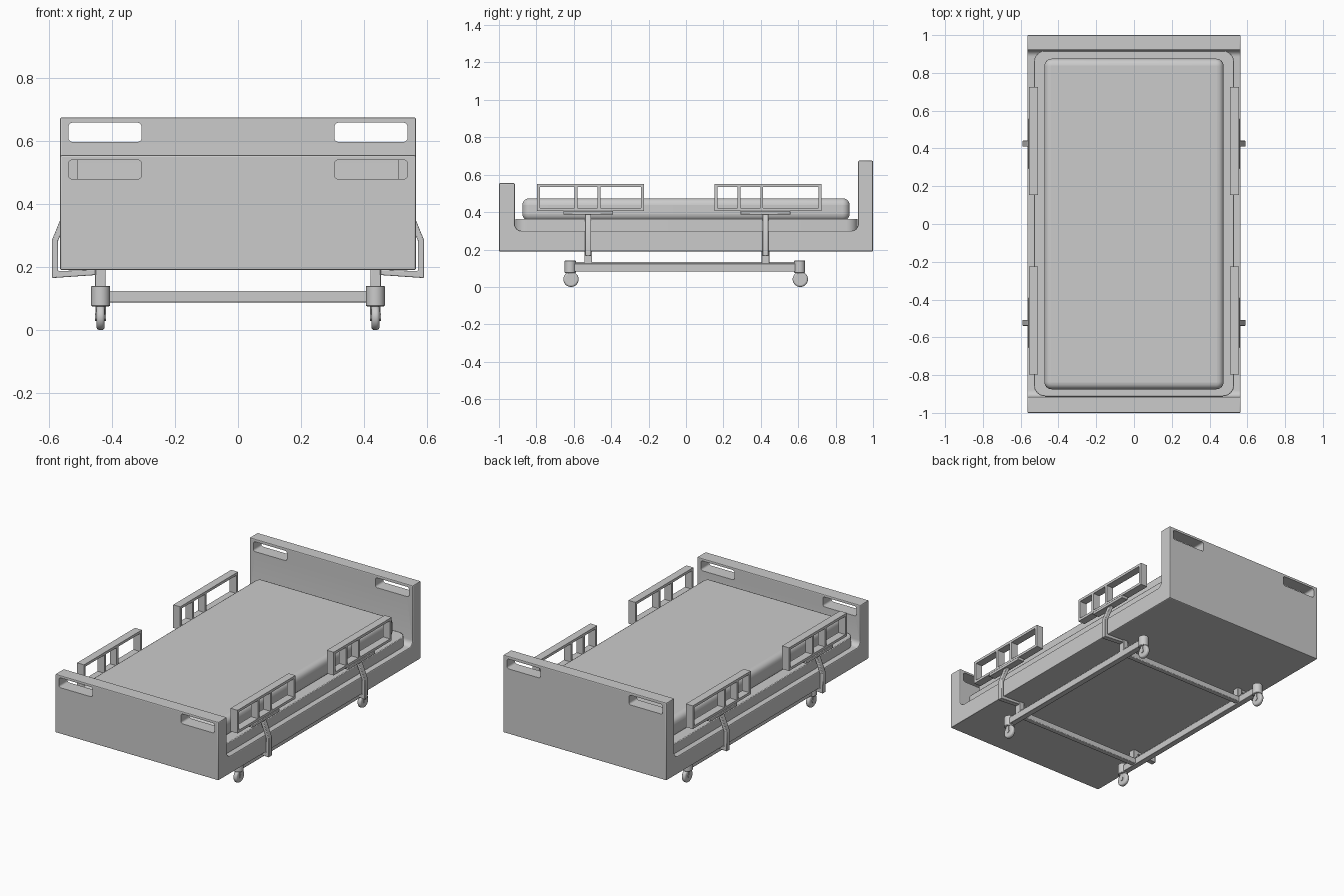
import bpy, bmesh, math
from mathutils import Matrix, Vector

if "Cube" in bpy.data.objects:
    bpy.data.objects.remove(bpy.data.objects["Cube"])


def finish(name, bm, mirror=False, bevel=0.0, segs=2, smooth=True):
    bmesh.ops.recalc_face_normals(bm, faces=bm.faces)
    me = bpy.data.meshes.new(name)
    bm.to_mesh(me)
    bm.free()
    ob = bpy.data.objects.new(name, me)
    bpy.context.collection.objects.link(ob)
    bpy.ops.object.select_all(action='DESELECT')
    ob.select_set(True)
    bpy.context.view_layer.objects.active = ob
    if smooth:
        bpy.ops.object.shade_smooth_by_angle(angle=math.radians(35))
    if bevel:
        m = ob.modifiers.new("bevel", 'BEVEL')
        m.width, m.segments, m.limit_method = bevel, segs, 'ANGLE'
        m.angle_limit = math.radians(35)
    if mirror:
        ob.modifiers.new("mirror", 'MIRROR').use_mirror_merge = False
    return ob


def box(bm, x, y, z):
    c = [(a[0] + a[1]) / 2 for a in (x, y, z)]
    s = [a[1] - a[0] for a in (x, y, z)]
    mat = Matrix.Translation(c) @ Matrix.Diagonal((*s, 1))
    return bmesh.ops.create_cube(bm, size=1, matrix=mat)['verts']


def round_box(bm, x, y, z, axis, r, segs=5):
    # box whose edges parallel to one axis are rounded
    vs = set(box(bm, x, y, z))
    es = [e for e in bm.edges if e.verts[0] in vs
          and abs((e.verts[0].co - e.verts[1].co).normalized()[axis]) > 0.9]
    bmesh.ops.bevel(bm, geom=es, offset=r, segments=segs, profile=0.5, affect='EDGES')


def cyl(bm, c, r, h, axis='Z', n=28):
    rot = Matrix.Rotation(math.pi / 2, 4, 'Y') if axis == 'X' else Matrix.Identity(4)
    bmesh.ops.create_cone(bm, cap_ends=True, segments=n, radius1=r, radius2=r,
                          depth=h, matrix=Matrix.Translation(c) @ rot)


def extrude(bm, pts, vec):
    f = bm.faces.new([bm.verts.new(p) for p in pts])
    g = bmesh.ops.extrude_face_region(bm, geom=[f])['geom']
    bmesh.ops.translate(bm, vec=vec, verts=[v for v in g if isinstance(v, bmesh.types.BMVert)])


# bed body: footboard, base and headboard as one side profile
W, R = 0.565, 0.035
prof = [(-1, 0.19), (1, 0.19), (1, 0.675), (0.92, 0.675)]
for cy, a0 in ((0.92 - R, 0), (-0.915 + R, -90)):
    for i in range(7):
        a = math.radians(a0 - 15 * i)
        prof.append((cy + R * math.cos(a), 0.30 + R + R * math.sin(a)))
prof += [(-0.915, 0.555), (-1, 0.555)]
bm = bmesh.new()
extrude(bm, [(-W, y, z) for y, z in prof], (2 * W, 0, 0))
body = finish("bed_body", bm, bevel=0.006)

# hand holes cut through both boards
bm = bmesh.new()
for y, z in (((-1.1, -0.85), (0.479, 0.54)), ((0.85, 1.1), (0.597, 0.658))):
    for x in ((0.306, 0.538), (-0.538, -0.306)):
        round_box(bm, x, y, z, 1, 0.013)
cutter = finish("hand_hole_cutter", bm)
cutter.hide_render = True
m = body.modifiers.new("holes", 'BOOLEAN')
m.object, m.operation, m.solver = cutter, 'DIFFERENCE', 'EXACT'
bpy.context.view_layer.objects.active = body
for n in ("bevel", "holes"):
    bpy.ops.object.modifier_apply(modifier=n)
bpy.data.objects.remove(cutter)
body.select_set(True)
bpy.ops.object.shade_smooth_by_angle(angle=math.radians(35))

# mattress platform
bm = bmesh.new()
round_box(bm, (-0.53, 0.53), (-0.912, 0.917), (0.29, 0.363), 2, 0.06, 8)
finish("mattress_platform", bm, bevel=0.004)

# mattress with rounded corners and soft top edge
bm = bmesh.new()
round_box(bm, (-0.475, 0.475), (-0.875, 0.875), (0.355, 0.473), 2, 0.04, 6)
finish("mattress", bm, bevel=0.035, segs=5)

# side rails: frame with two inner bars, on a plate and a bent arm
X = (0.507, 0.555)
T = 0.016
for tag, y0, y1, bars, ya in (("foot", -0.797, -0.225, (-0.588, -0.466), -0.523),
                              ("head", 0.153, 0.725, (0.283, 0.405), 0.425)):
    bm = bmesh.new()
    for z in (0.405, 0.55 - T):
        box(bm, X, (y0, y1), (z, z + T))
    for y in (y0 + T / 2, *bars, y1 - T / 2):
        box(bm, X, (y - T / 2, y + T / 2), (0.405 + T, 0.55 - T))
    finish(tag + "_side_rail", bm, mirror=True, smooth=False)

    bm = bmesh.new()
    box(bm, (0.515, 0.56), (ya - 0.133, ya + 0.133), (0.387, 0.406))
    finish(tag + "_rail_plate", bm, mirror=True, bevel=0.003)

    arm = [(0.43, 0.176), (0.59, 0.165), (0.59, 0.286), (0.548, 0.39),
           (0.526, 0.39), (0.571, 0.283), (0.571, 0.187), (0.43, 0.192)]
    bm = bmesh.new()
    extrude(bm, [(x, ya - 0.016, z) for x, z in arm], (0, 0.032, 0))
    finish(tag + "_rail_arm", bm, mirror=True, bevel=0.003)

    # post carrying the bed on the undercarriage, and cross bar
    bm = bmesh.new()
    box(bm, (0.42, 0.453), (ya - 0.021, ya + 0.021), (0.12, 0.2))
    finish(tag + "_post", bm, mirror=True, bevel=0.003)
    bm = bmesh.new()
    yc = ya + 0.02
    box(bm, (-0.43, 0.43), (yc - 0.017, yc + 0.017), (0.088, 0.124))
    finish(tag + "_cross_bar", bm, bevel=0.004)

# long undercarriage bars
bm = bmesh.new()
box(bm, (0.418, 0.454), (-0.62, 0.607), (0.082, 0.125))
box(bm, (0.424, 0.448), (-0.6, 0.59), (0.12, 0.134))
finish("long_bar", bm, mirror=True, bevel=0.003)

# casters: sleeve, stem, fork and wheel
for tag, y in (("foot", -0.619), ("head", 0.607)):
    bm = bmesh.new()
    cyl(bm, (0.436, y, 0.108), 0.03, 0.065)
    finish(tag + "_caster_sleeve", bm, mirror=True, bevel=0.003)
    bm = bmesh.new()
    cyl(bm, (0.436, y, 0.07), 0.016, 0.04)
    for x in (0.4215, 0.4505):
        box(bm, (x - 0.002, x + 0.002), (y - 0.008, y + 0.012), (0.035, 0.075))
    finish(tag + "_caster_fork", bm, mirror=True)
    bm = bmesh.new()
    cyl(bm, (0.436, y + 0.004, 0.041), 0.041, 0.026, 'X')
    finish(tag + "_wheel", bm, mirror=True, bevel=0.01, segs=4)
    bm = bmesh.new()
    cyl(bm, (0.436, y + 0.004, 0.041), 0.012, 0.034, 'X', 16)
    finish(tag + "_wheel_hub", bm, mirror=True)
